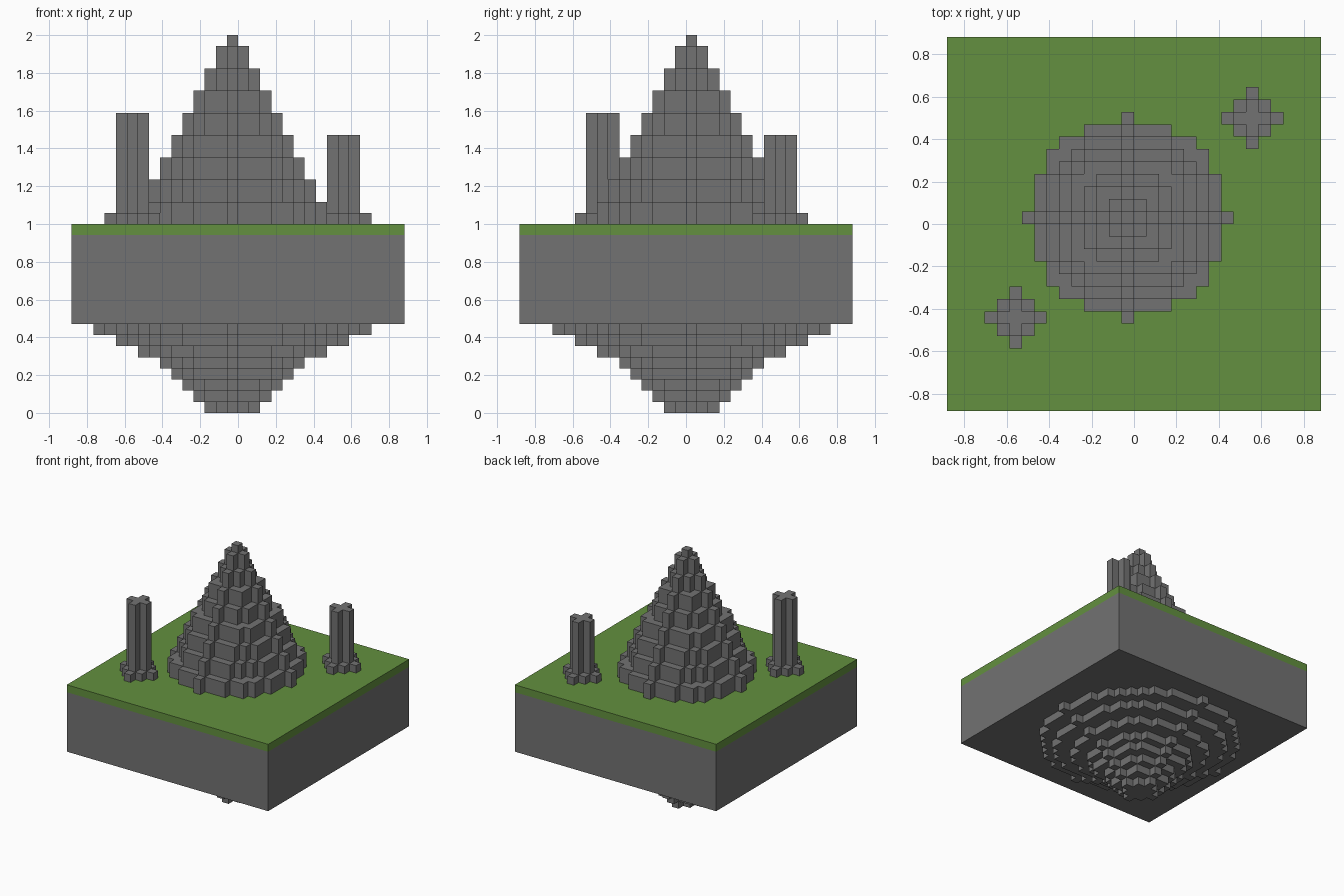
import bpy
import bmesh
import math

cube = bpy.data.objects.get("Cube")
if cube:
    bpy.data.objects.remove(cube, do_unlink=True)

U = 2 / 34       # edge length of one voxel
HALF = 15        # half the island width, in voxels
GROUND = 17      # height of the grass surface, in voxels


def material(name, color):
    mat = bpy.data.materials.new(name)
    mat.use_nodes = True
    mat.diffuse_color = color
    bsdf = mat.node_tree.nodes["Principled BSDF"]
    bsdf.inputs["Base Color"].default_value = color
    bsdf.inputs["Roughness"].default_value = 0.9
    return mat


stone = material("stone grey", (0.17, 0.17, 0.17, 1))
grass = material("grass green", (0.125, 0.28, 0.05, 1))


def disc_outline(r):
    """Stepped outline of a voxel disc with the given radius."""
    right = []
    for row in range(-r, r + 1):
        w = math.isqrt(r * r - row * row) + 0.5
        for y in (row - 0.5, row + 0.5):
            if right and right[-1] == (w, y):
                continue
            # skip points lying on a straight side
            if len(right) > 1 and right[-1][0] == right[-2][0] == w:
                right.pop()
            right.append((w, y))
    return right + [(-x, y) for x, y in reversed(right)]


def square_outline(half):
    return [(-half, -half), (half, -half), (half, half), (-half, half)]


def stack(name, mat, center, base, layers):
    """Pile up prisms given as (outline, height) pairs, in voxels."""
    bm = bmesh.new()
    cx, cy = center
    z = base
    for outline, height in layers:
        verts = [bm.verts.new(((cx + x) * U, (cy + y) * U, z * U)) for x, y in outline]
        bottom = bm.faces.new(verts)
        res = bmesh.ops.extrude_face_region(bm, geom=[bottom], use_keep_orig=True)
        top = [v for v in res["geom"] if isinstance(v, bmesh.types.BMVert)]
        bmesh.ops.translate(bm, vec=(0, 0, height * U), verts=top)
        z += height
    bmesh.ops.recalc_face_normals(bm, faces=bm.faces)
    mesh = bpy.data.meshes.new(name)
    bm.to_mesh(mesh)
    bm.free()
    mesh.materials.append(mat)
    obj = bpy.data.objects.new(name, mesh)
    bpy.context.collection.objects.link(obj)
    return obj


def discs(radii, height):
    return [(disc_outline(r), height) for r in radii]


middle = (-0.5, 0.5)

# Island slab with its grass cover
stack("island_rock", stone, (0, 0), 8, [(square_outline(HALF), 8)])
stack("grass_layer", grass, (0, 0), 16, [(square_outline(HALF), 1)])

# Stepped rock tapering below the island
stack("island_underside", stone, middle, 0, discs((2, 3, 4, 5, 6, 8, 10, 12), 1))

# Stepped mountain with a single block as its peak
stack("mountain", stone, middle, GROUND, discs(range(8, 0, -1), 2) + discs([0], 1))

# Two pillars, each on a wider foot
for name, center, height in (("right_pillar", (-9.5, -7.5), 10),
                             ("left_pillar", (9.5, 8.5), 8)):
    stack(name, stone, center, GROUND, discs([2], 1) + discs([1], height - 1))
